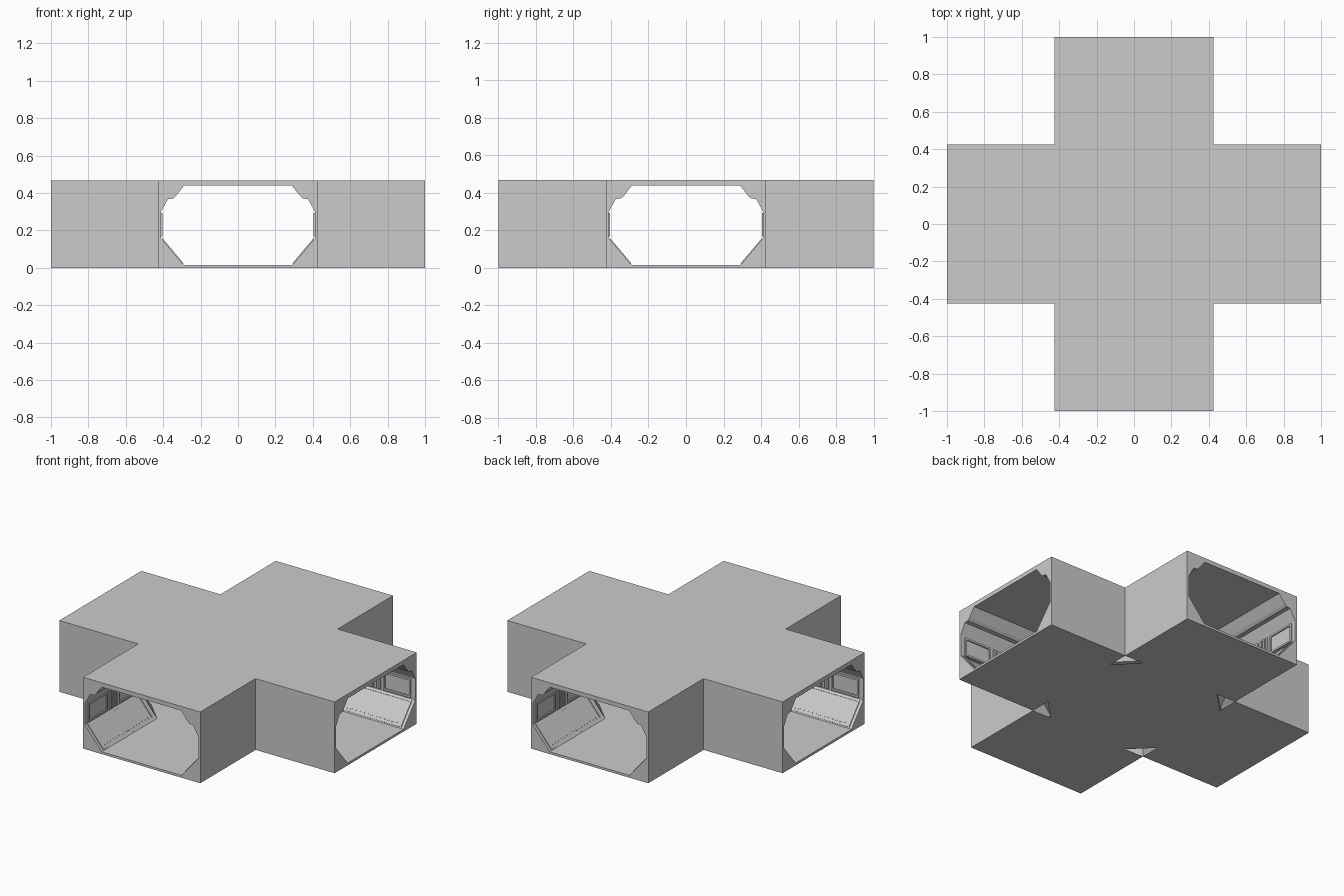
import bpy, bmesh, math
from mathutils import Matrix, Vector

if "Cube" in bpy.data.objects:
    bpy.data.objects.remove(bpy.data.objects["Cube"])

W, H, L = 0.426, 0.468, 1.0      # half width, height, arm reach
# half section of the tunnel, floor edge to ceiling edge
SECTION = [(0.29, 0.015), (0.412, 0.16), (0.412, 0.30), (0.374, 0.368),
           (0.348, 0.37), (0.332, 0.384), (0.288, 0.44)]
ROTS = [Matrix.Rotation(i * math.pi / 2, 4, 'Z') for i in range(4)]


def finish(name, bm):
    bmesh.ops.remove_doubles(bm, verts=bm.verts, dist=1e-5)
    bmesh.ops.recalc_face_normals(bm, faces=bm.faces)
    me = bpy.data.meshes.new(name)
    bm.to_mesh(me)
    bm.free()
    ob = bpy.data.objects.new(name, me)
    bpy.context.collection.objects.link(ob)
    return ob


def face(bm, pts, mat=Matrix()):
    return bm.faces.new([bm.verts.new(mat @ Vector(p)) for p in pts])


def plan(d, z):
    """Cross outline with bevelled inner corners, four points per arm."""
    quarter = [(d, L, z), (-d, L, z), (-d, W, z), (-W, d, z)]
    return [r @ Vector(p) for r in ROTS for p in quarter]


# Shell: outer walls, roof, underside, end plates and inner lining
bm = bmesh.new()
roof = [r @ Vector(p) for r in ROTS for p in ((W, L, H), (-W, L, H), (-W, W, H))]
face(bm, roof)
f = SECTION[0][0]
face(bm, [r @ Vector(p) for r in ROTS for p in ((f, W, 0), (-f, W, 0))])
for r in ROTS:
    face(bm, [(W, L, 0), (-W, L, 0), (-W, W, 0), (-f, W, 0), (f, W, 0), (W, W, 0)], r)
    for s in (-1, 1):
        face(bm, [(s * W, W, 0), (s * W, L, 0), (s * W, L, H), (s * W, W, H)], r)
        # side cheek of the end plate
        face(bm, [(s * W, L, 0), (s * W, L, H)]
             + [(s * x, L, z) for x, z in reversed(SECTION)], r)
    for (x, z), zo in ((SECTION[0], 0), (SECTION[-1], H)):
        face(bm, [(-W, L, zo), (W, L, zo), (x, L, z), (-x, L, z)], r)
rings = [plan(*p) for p in SECTION]
face(bm, rings[0])
face(bm, rings[-1])
for a, b in zip(rings, rings[1:]):
    for i in range(16):
        if i % 4:                      # the arm mouths stay open
            j = (i + 1) % 16
            face(bm, [a[i], a[j], b[j], b[i]])
    # closing segment from the last corner to the first arm is i = 15
finish("corridor_shell", bm)


def trims(name, bars):
    """Bars are (profile, y0, y1), copied to both walls of all four arms."""
    bm = bmesh.new()
    for r in ROTS:
        for s in (-1, 1):
            m = r @ Matrix.Diagonal((s, 1, 1, 1))
            for prof, y0, y1 in bars:
                n = len(prof)
                lo = [bm.verts.new(m @ Vector((x, y0, z))) for x, z in prof]
                hi = [bm.verts.new(m @ Vector((x, y1, z))) for x, z in prof]
                bm.faces.new(lo)
                bm.faces.new(hi[::-1])
                for i in range(n):
                    j = (i + 1) % n
                    bm.faces.new((lo[i], hi[i], hi[j], lo[j]))
    bmesh.ops.recalc_face_normals(bm, faces=bm.faces)
    me = bpy.data.meshes.new(name)
    bm.to_mesh(me)
    bm.free()
    bpy.context.collection.objects.link(bpy.data.objects.new(name, me))


def rect(x0, x1, z0, z1):
    return [(x0, z0), (x1, z0), (x1, z1), (x0, z1)]


def frame(prof, y0, y1, t):
    """Four bars around a panel; prof(a, b) gives a bar section between heights."""
    return [(prof(0, t), y0, y1), (prof(1 - t, 1), y0, y1),
            (prof(t, 1 - t), y0, y0 + 0.012), (prof(t, 1 - t), y1 - 0.012, y1)]


# Framed wall panels and narrow posts between them
def wall(a, b):
    return rect(0.404, 0.413, 0.168 + 0.124 * a, 0.168 + 0.124 * b)


trims("wall_panel_frames", frame(wall, 0.77, 0.97, 0.1) + frame(wall, 0.46, 0.66, 0.1))
trims("wall_posts", [(wall(0, 1), y, y + 0.015) for y in (0.68, 0.7075, 0.735)])

# Raised border and stud row on the lower slopes
P, Q = Vector(SECTION[0]), Vector(SECTION[1])
N = Vector((P.y - Q.y, Q.x - P.x)).normalized()


def slope(a, b, t=0.005):
    p, q = P.lerp(Q, 0.04 + 0.92 * a), P.lerp(Q, 0.04 + 0.92 * b)
    return [tuple(v) for v in (p, q, q + N * t, p + N * t)]


trims("slope_borders", frame(slope, 0.45, 0.98, 0.06))
trims("slope_studs", [(slope(0.1, 0.14, 0.003), 0.48 + 0.03 * i, 0.494 + 0.03 * i)
                      for i in range(16)])
